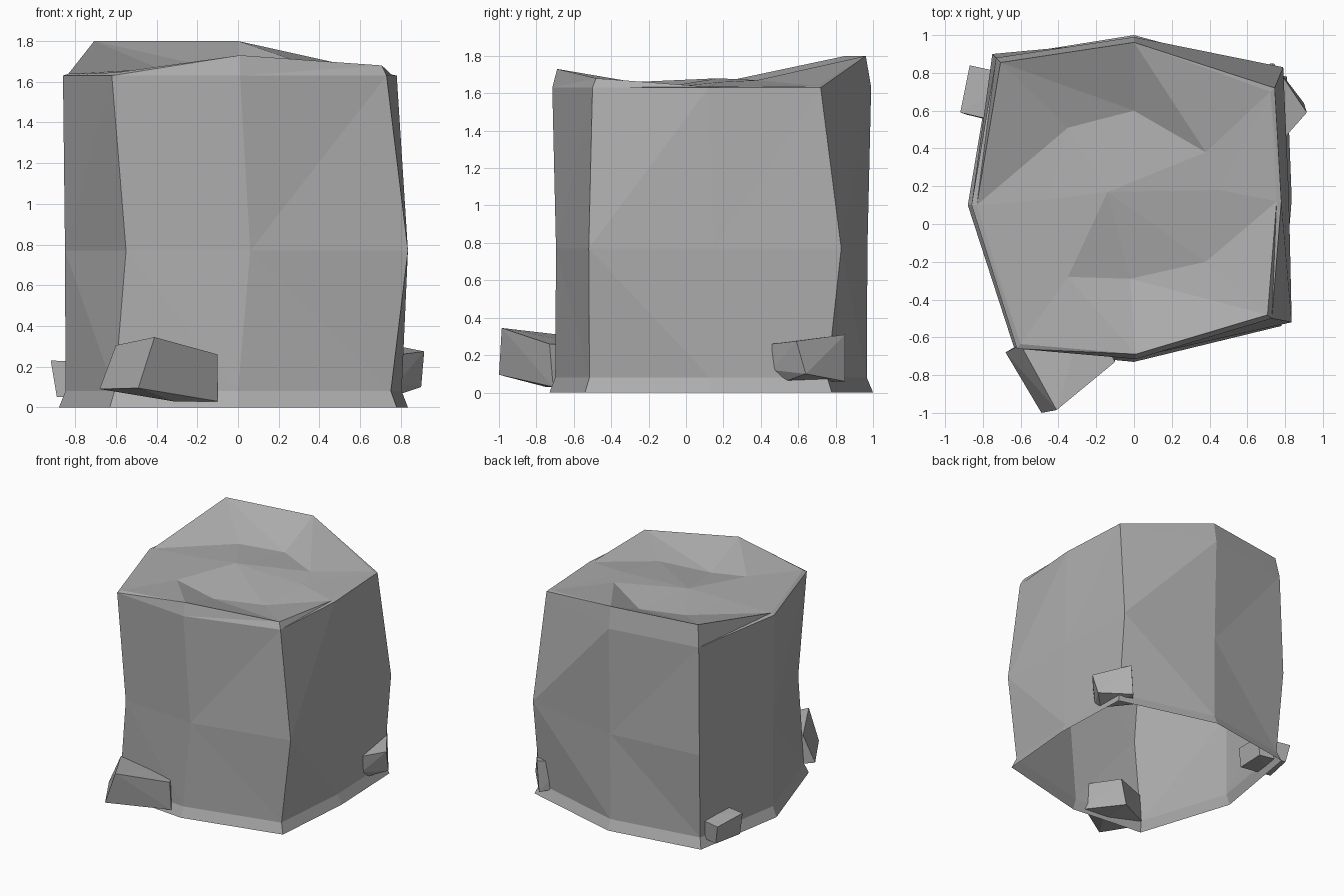
import bpy
import bmesh
from mathutils import Vector

cube = bpy.data.objects.get("Cube")
if cube:
    bpy.data.objects.remove(cube, do_unlink=True)

# One flat stone colour
stone = bpy.data.materials.new("stone_grey")
stone.use_nodes = True
colour = (0.42, 0.42, 0.42, 1)
stone.diffuse_color = colour
stone.node_tree.nodes["Principled BSDF"].inputs["Base Color"].default_value = colour


def finish(bm, name):
    """Turn a bmesh into a flat-shaded stone object."""
    mesh = bpy.data.meshes.new(name)
    bm.to_mesh(mesh)
    bm.free()
    mesh.materials.append(stone)
    obj = bpy.data.objects.new(name, mesh)
    bpy.context.collection.objects.link(obj)
    return obj


def add_ring(bm, outline, height, scale=1.0):
    """Add one ring of corners; height is a number or one value per corner."""
    heights = height if isinstance(height, list) else [height] * len(outline)
    centre = Vector((0, 0.1))
    ring = []
    for point, z in zip(outline, heights):
        flat = centre + (Vector(point) - centre) * scale
        ring.append(bm.verts.new((flat.x, flat.y, z)))
    return ring


def bridge(bm, lower, upper, rising):
    """Join two rings with triangles whose diagonals rise or fall."""
    count = len(lower)
    for i in range(count):
        j = (i + 1) % count
        a, b, c, d = lower[i], lower[j], upper[j], upper[i]
        pair = ((a, b, c), (a, c, d)) if rising else ((a, b, d), (b, c, d))
        for corners in pair:
            bm.faces.new(corners)


def chunk(name, points):
    """Build a small faceted stone as the hull of a few corners."""
    bm = bmesh.new()
    verts = [bm.verts.new(p) for p in points]
    hull = bmesh.ops.convex_hull(bm, input=verts)
    loose = [v for v in hull["geom_interior"] if isinstance(v, bmesh.types.BMVert)]
    if loose:
        bmesh.ops.delete(bm, geom=loose, context="VERTS")
    bmesh.ops.recalc_face_normals(bm, faces=bm.faces[:])
    return finish(bm, name)


# Outlines run anticlockwise from the front centre
foot = [(0, -.73), (.78, -.54), (.835, .13), (.81, .78),
        (0, 1), (-.75, .88), (-.88, .1), (-.63, -.67)]
waist = [(.06, -.695), (.835, -.52), (.82, .15), (.79, .83),
         (0, .97), (-.75, .9), (-.85, .1), (-.55, -.65)]
shoulder = [(.01, -.715), (.73, -.5), (.78, .12), (.745, .72),
            (0, .99), (-.73, .88), (-.86, .1), (-.62, -.66)]
dip = [(-.02, -.29), (.38, -.2), (.45, .18), (.38, .38),
       (0, .6), (-.35, .51), (-.45, .13), (-.35, -.28)]
rim_heights = [1.73, 1.68, 1.635, 1.64, 1.8, 1.8, 1.64, 1.645]
dip_heights = [1.6, 1.62, 1.66, 1.67, 1.64, 1.65, 1.66, 1.66]

# Main boulder, open underneath, with a flared foot and a dented top
bm = bmesh.new()
rings = [
    add_ring(bm, foot, 0),
    add_ring(bm, foot, 0.08, 0.963),
    add_ring(bm, waist, 0.77),
    add_ring(bm, shoulder, 1.63),
    add_ring(bm, shoulder, rim_heights, 0.968),
    add_ring(bm, dip, dip_heights),
]
for lower, upper, rising in zip(rings, rings[1:], (True, False, True, True, False)):
    bridge(bm, lower, upper, rising)
peak = bm.verts.new((-.14, .17, 1.68))
inner = rings[-1]
for i, vert in enumerate(inner):
    bm.faces.new((vert, inner[(i + 1) % len(inner)], peak))
finish(bm, "boulder")

# Loose stones wedged into the foot of the boulder
chunk("front_stone", [
    (-.41, -.985, .345), (-.49, -1, .095), (-.6, -.64, .305), (-.68, -.68, .09),
    (-.1, -.73, .26), (-.1, -.71, .03), (-.32, -.75, .03),
    (-.25, -.45, .24), (-.3, -.45, .03)])
chunk("left_stone", [
    (.915, .59, .275), (.9, .64, .1), (.8, .46, .26), (.78, .46, .12),
    (.78, .53, .06), (.74, .85, .31), (.72, .85, .06),
    (.6, .7, .28), (.6, .7, .08)])
chunk("right_stone", [
    (-.92, .59, .23), (-.89, .58, .05), (-.87, .84, .2), (-.84, .82, .05),
    (-.62, .52, .22), (-.64, .52, .06), (-.6, .78, .2), (-.62, .77, .05)])
